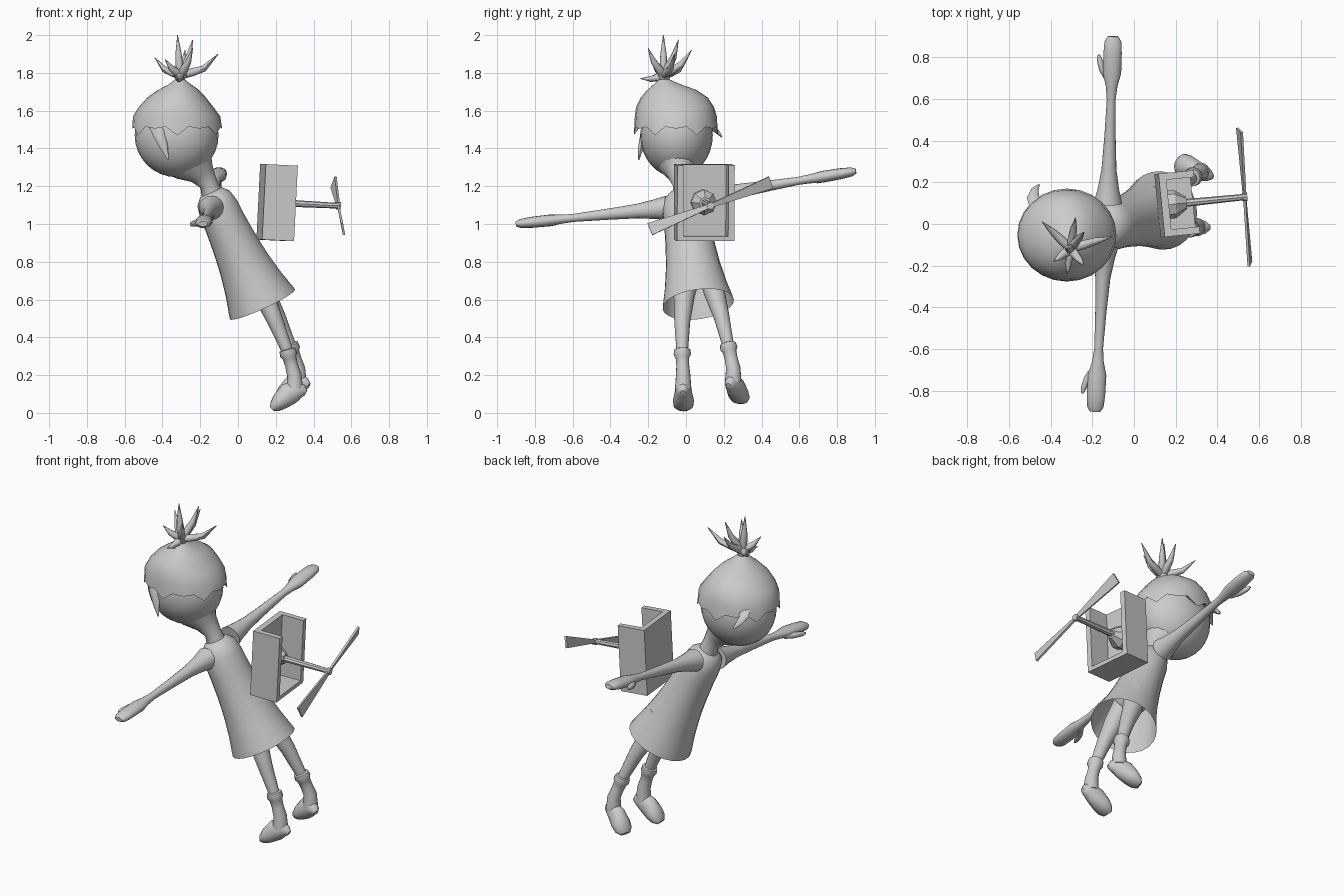
import bpy, bmesh, math
from mathutils import Vector, Matrix

if "Cube" in bpy.data.objects:
    bpy.data.objects.remove(bpy.data.objects["Cube"])

grey = bpy.data.materials.new("light grey")
grey.diffuse_color = (0.6, 0.6, 0.6, 1)
grey.use_nodes = True
grey.node_tree.nodes["Principled BSDF"].inputs["Base Color"].default_value = grey.diffuse_color


def finish(name, bm, smooth=True):
    bmesh.ops.recalc_face_normals(bm, faces=bm.faces[:])
    me = bpy.data.meshes.new(name)
    bm.to_mesh(me)
    bm.free()
    me.materials.append(grey)
    ob = bpy.data.objects.new(name, me)
    bpy.context.collection.objects.link(ob)
    if smooth:
        bpy.ops.object.select_all(action='DESELECT')
        ob.select_set(True)
        bpy.context.view_layer.objects.active = ob
        bpy.ops.object.shade_smooth_by_angle(angle=math.radians(45))
    return ob


def tube(name, rings, ref=(1, 0, 0), sides=16, axis=None, caps=True, smooth=True, rim=None):
    """Loft of ellipses; each ring is (x, y, z, radius along ref, radius across)."""
    bm = bmesh.new()
    pts = [Vector(r[:3]) for r in rings]
    loops = []
    for i, r in enumerate(rings):
        t = Vector(axis) if axis else pts[min(i + 1, len(pts) - 1)] - pts[max(i - 1, 0)]
        t.normalize()
        u = Vector(ref)
        u = (u - t * u.dot(t)).normalized()
        v = t.cross(u)
        ra, rb = r[3], r[4] if len(r) > 4 else r[3]
        k, ph = (math.sqrt(2), math.pi / 4) if sides == 4 else (1, 0)
        loop = []
        for j in range(sides):
            a = 2 * math.pi * j / sides + ph
            p = pts[i] + k * (u * ra * math.cos(a) + v * rb * math.sin(a))
            if rim and i == rim[0]:
                p.z += rim[1](j)
            loop.append(bm.verts.new(p))
        loops.append(loop)
    for a, b in zip(loops, loops[1:]):
        for j in range(sides):
            k = (j + 1) % sides
            bm.faces.new((a[j], a[k], b[k], b[j]))
    if caps:
        bm.faces.new(loops[0])
        bm.faces.new(loops[-1])
    return finish(name, bm, smooth)


def ball(name, c, r):
    bm = bmesh.new()
    bmesh.ops.create_uvsphere(bm, u_segments=24, v_segments=16, radius=1,
                              matrix=Matrix.Translation(c) @ Matrix.Diagonal((*r, 1)))
    return finish(name, bm)


# Head and neck
ball("head", (-0.325, -0.05, 1.47), (0.222, 0.192, 0.222))
tube("neck", [(-0.27, -0.047, 1.37, .16, .14), (-0.235, -0.043, 1.31, .115, .1),
              (-0.19, -0.035, 1.265, .07, .065), (-0.155, -0.022, 1.21, .048),
              (-0.13, -0.012, 1.13, .06)])

# Hair cap with jagged rim
tube("hair_cap", [(-0.322, -0.052, 1.54, .2, .18), (-0.322, -0.053, 1.52, .238, .223),
                  (-0.325, -0.054, 1.57, .231, .217), (-0.328, -0.058, 1.62, .197, .206),
                  (-0.325, -0.062, 1.67, .155, .177), (-0.315, -0.075, 1.71, .108, .13),
                  (-0.308, -0.1, 1.74, .058, .07), (-0.307, -0.115, 1.765, .026, .028),
                  (-0.305, -0.118, 1.79, .036, .036), (-0.305, -0.118, 1.81, .02, .02)],
     axis=(0, 0, 1), sides=24,
     rim=(1, lambda j: -0.05 if j % 4 == 2 else -0.005 if j % 2 else -0.015))

# Tuft strands
knot = Vector((-0.305, -0.118, 1.785))
for i, tip in enumerate([(-.44, .01, 1.88), (-.28, .03, 1.92), (-.105, -.06, 1.9),
                         (-.385, -.18, 1.87), (-.32, -.12, 2.0), (-.24, -.04, 1.975),
                         (-.32, -.24, 1.77), (-.24, -.2, 1.93)]):
    tip = Vector(tip)
    mid = knot.lerp(tip, .55) + (tip - knot).cross(Vector((0, 0, 1))).cross(tip - knot) * -0.6
    q = knot.lerp(mid, .5)
    tube(f"tuft_strand_{i}", [(*knot, .02), (*q, .022), (*mid, .017), (*tip, .002)],
         ref=(.3, .9, .2), sides=8)

# Loose locks on either side of the face
tube("side_lock_near", [(-0.43, -0.2, 1.54, .05, .018), (-0.415, -0.225, 1.47, .034, .018),
                        (-0.39, -0.24, 1.4, .02, .014), (-0.37, -0.25, 1.34, .003, .003)], sides=8)
tube("side_lock_far", [(-0.46, 0.08, 1.55, .04, .02), (-0.485, 0.13, 1.52, .03, .016),
                       (-0.475, 0.165, 1.49, .018, .012), (-0.455, 0.19, 1.46, .003, .003)], sides=8)

# Dress: open flared skirt along the leaning body axis
hem, top = Vector((0.13, 0.065, 0.575)), Vector((-0.142, -0.017, 1.165))
prof = [(0, .19), (.04, .184), (.18, .16), (.36, .137), (.54, .122), (.72, .112), (.86, .108),
        (.95, .095), (1.0, .065), (1.02, .03)]
tube("dress", [(*hem.lerp(top, t), r, r * (1 + .12 * t)) for t, r in prof],
     axis=top - hem, sides=24, caps=False)
ball("hips", (0.075, 0.07, 0.76), (.09, .11, .09))

# Arms and hands
arm = [(0, .068, .065), (.08, .052, .052), (.2, .036, .038), (.4, .027, .029), (.62, .021, .021),
       (.7, .028, .024), (.78, .044, .031), (.9, .044, .029), (.97, .04, .024), (1, .025, .013)]
for side, a, b in (("near", (-.14, -.1, 1.085), (-.187, -.9, 1.0)),
                   ("far", (-.125, .1, 1.145), (-.1, .9, 1.28))):
    a, b = Vector(a), Vector(b)
    tube("arm_" + side, [(*a.lerp(b, t), u, v) for t, u, v in arm])
    th = [(.74, -.015, .018), (.8, -.045, .018), (.86, -.062, .014), (.89, -.066, .006)]
    tube("thumb_" + side, [(*(a.lerp(b, t) + Vector((o, 0, -.012))), r) for t, o, r in th],
         ref=(0, 0, 1), sides=10)

# Legs, ankle cuffs and boots
for side, leg, ankle, toe in (
        ("near", [(.09, .02, .75, .062), (.14, -.01, .62, .056), (.2, -.02, .48, .042),
                  (.265, -.02, .32, .03)], (.298, -.015, .2), (-1, .02, 0)),
        ("far", [(.09, .12, .77, .062), (.14, .15, .64, .056), (.21, .188, .51, .042),
                 (.28, .225, .35, .03)], (.317, .25, .238), (-.92, .38, 0))):
    tube("leg_" + side, leg)
    ankle, toe = Vector(ankle), Vector(toe).normalized()
    k = Vector(leg[-1][:3])
    d = (ankle - k).normalized()
    tube("boot_shaft_" + side,
         [(*(k - d * .02), .03), (*(k - d * .015), .043), (*(k + d * .012), .046),
          (*(k + d * .03), .036), (*(k + d * .07), .034), (*ankle, .038),
          (*(ankle + Vector((.003, 0, -.075))), .044)])
    foot = [(-.062, -.095, .014, .016), (-.045, -.085, .03, .035), (-.01, -.083, .04, .055),
            (.03, -.1, .048, .06), (.07, -.135, .056, .05), (.1, -.163, .052, .035),
            (.118, -.18, .032, .016)]
    tube("boot_foot_" + side,
         [(*(ankle + toe * s + Vector((0, 0, h))), w, v) for s, h, w, v in foot],
         ref=(toe.y, -toe.x, 0))

# Backpack: open-topped tray facing backwards
pack = (Matrix.Translation((0.207, 0.097, 1.113)) @ Matrix.Rotation(.1, 4, 'Z')
        @ Matrix.Rotation(.05, 4, 'Y'))


def panel(name, c, s):
    bm = bmesh.new()
    bmesh.ops.create_cube(bm, size=1, matrix=pack @ Matrix.Translation(c) @ Matrix.Diagonal((*s, 1)))
    finish(name, bm, False)


panel("pack_back", (-.0675, 0, 0), (.035, .305, .4))
panel("pack_bottom", (.0, 0, -.188), (.17, .305, .024))
for s, n in ((-1, "near"), (1, "far")):
    panel("pack_side_" + n, (0, s * .136, 0), (.17, .033, .4))


def along(name, prof, sides):
    tube(name, [(*(pack @ Vector((x, 0, 0))), r) for x, r in prof],
         ref=(0, 0, 1), sides=sides, axis=pack.to_3x3() @ Vector((1, 0, 0)), smooth=False)


# Motor, shaft and propeller
along("motor", [(-.055, .068), (-.01, .068), (.045, .03)], 8)
along("propeller_shaft", [(.03, .019), (.325, .015)], 8)
along("propeller_hub", [(.315, .02), (.338, .02)], 8)
hub = pack @ Vector((.326, 0, 0))
d = Vector((-.05, .645, .25)).normalized()
n = pack.to_3x3() @ Vector((1, 0, 0))
for s in (-1, 1):
    tip = hub + d * .345 * s
    tube(f"propeller_blade_{s + 1}", [(*hub, .01, .006), (*tip, .034, .006)],
         ref=n.cross(d) + n * .25 * s, sides=4, smooth=False)
